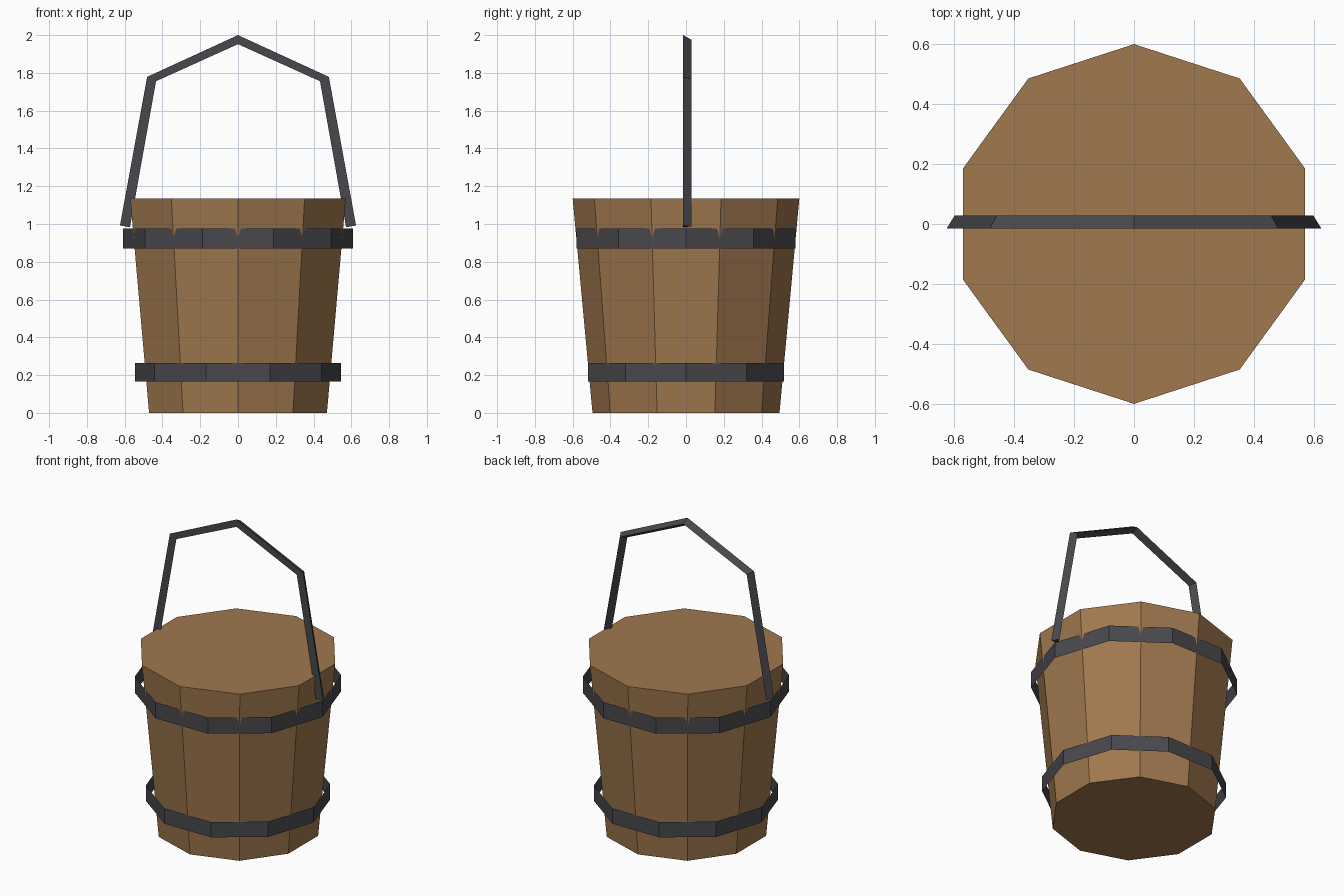
import bpy, bmesh, math

if "Cube" in bpy.data.objects:
    bpy.data.objects.remove(bpy.data.objects["Cube"])


def material(name, rgb):
    m = bpy.data.materials.new(name)
    m.diffuse_color = (*rgb, 1)
    m.use_nodes = True
    m.node_tree.nodes["Principled BSDF"].inputs["Base Color"].default_value = m.diffuse_color
    return m


wood = material("brown wood", (0.352, 0.188, 0.076))
iron = material("dark iron", (0.065, 0.065, 0.074))


def finish(name, bm, mat):
    bmesh.ops.recalc_face_normals(bm, faces=bm.faces)
    mesh = bpy.data.meshes.new(name)
    bm.to_mesh(mesh)
    bm.free()
    mesh.materials.append(mat)
    obj = bpy.data.objects.new(name, mesh)
    bpy.context.collection.objects.link(obj)
    return obj


def tube(name, mat, r0, z0, r1, z1, turn, capped):
    """Ten-sided tube; turn is the angle of the first corner in degrees."""
    bm = bmesh.new()
    rings = []
    for r, z in ((r0, z0), (r1, z1)):
        angles = [math.radians(turn + 36 * i) for i in range(10)]
        rings.append([bm.verts.new((r * math.cos(a), r * math.sin(a), z)) for a in angles])
    for i in range(10):
        j = (i + 1) % 10
        bm.faces.new((rings[0][i], rings[0][j], rings[1][j], rings[1][i]))
    if capped:
        for ring in rings:
            bm.faces.new(ring)
    return finish(name, bm, mat)


# Tapered body with closed top and bottom
tube("bucket_body", wood, 0.495, 0, 0.6, 1.135, 18, True)

# Thin straight hoops, turned half a side against the body
tube("lower_hoop", iron, 0.545, 0.165, 0.545, 0.265, 0, False)
tube("upper_hoop", iron, 0.61, 0.87, 0.61, 0.975, 0, False)

# Bent handle with a triangular section: outer and inner front edges, one back edge
half = [((0.625, 0.992), (0.572, 0.983)),
        ((0.481, 1.779), (0.434, 1.756)),
        ((0, 2.0), (0, 1.952))]
path = half + [((-o[0], o[1]), (-i[0], i[1])) for o, i in half[1::-1]]
bm = bmesh.new()
sections = []
for (ox, oz), (ix, iz) in path:
    sections.append([bm.verts.new((ox, -0.015, oz)),
                     bm.verts.new((ix, -0.015, iz)),
                     bm.verts.new(((ox + ix) / 2, 0.028, (oz + iz) / 2))])
for a, b in zip(sections, sections[1:]):
    for i in range(3):
        j = (i + 1) % 3
        bm.faces.new((a[i], a[j], b[j], b[i]))
bm.faces.new(sections[0])
bm.faces.new(sections[-1])
finish("handle", bm, iron)
